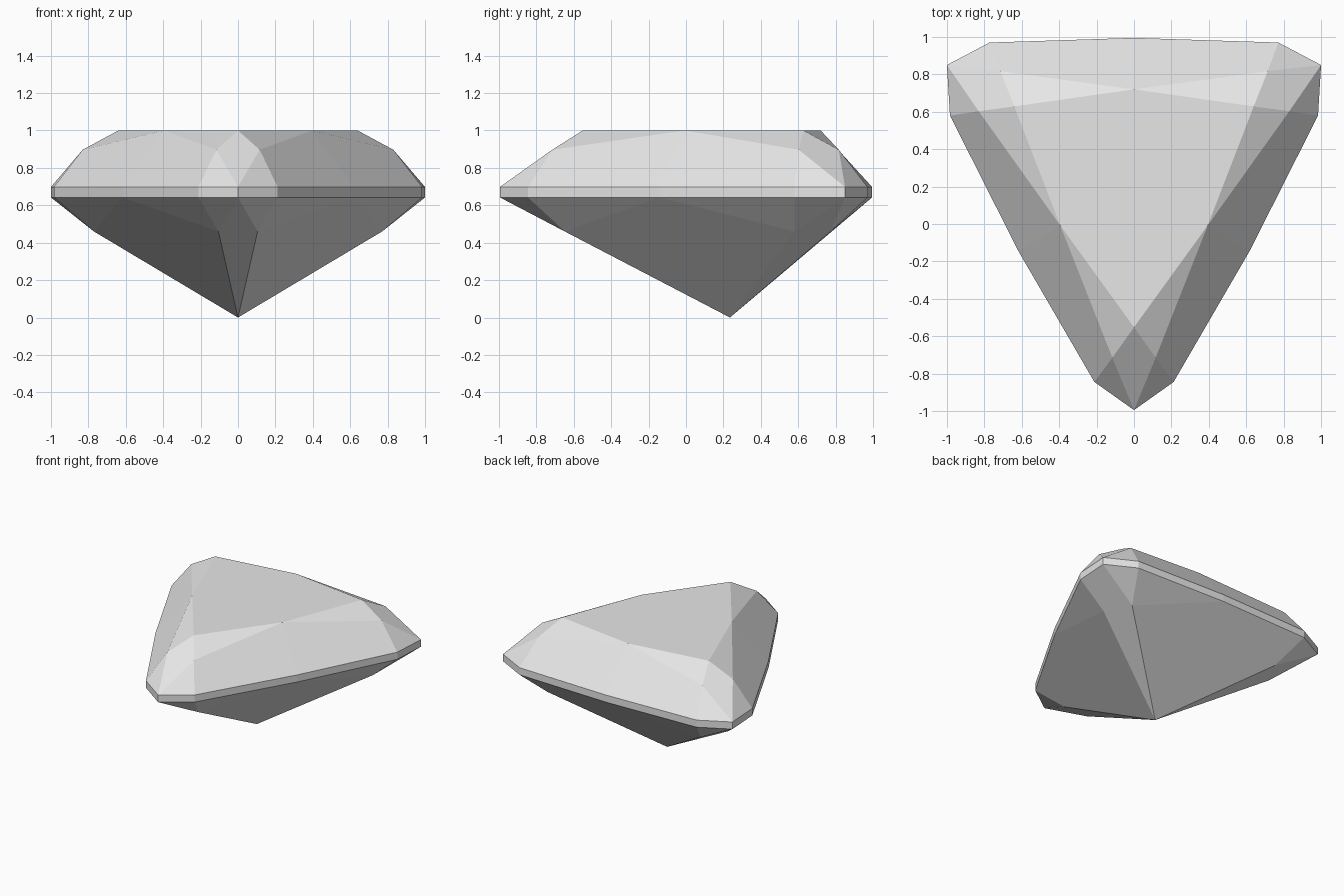
import bpy, bmesh, math

if "Cube" in bpy.data.objects:
    bpy.data.objects.remove(bpy.data.objects["Cube"])

# Triangular brilliant-cut gem: three identical sectors around the bottom point
CENTRE_Y = 0.235
X_SCALE = 0.939
Z_TABLE, Z_STAR, Z_GIRDLE_TOP, Z_GIRDLE_LOW, Z_PAVILION = 1.0, 0.897, 0.698, 0.642, 0.46

bm = bmesh.new()


def point(radius, degrees, z):
    a = math.radians(degrees)
    return bm.verts.new((radius * math.cos(a) * X_SCALE,
                         CENTRE_Y + radius * math.sin(a), z))


def make_sector(corner):
    """Points around one corner, plus the side middle that follows it."""
    p = {}
    p["table"] = point(0.787, corner, Z_TABLE)
    p["table_mid"] = point(0.485, corner + 60, Z_TABLE)
    for side, s in (("a", -1), ("b", 1)):
        p["star_" + side] = point(0.958, corner + s * 7.4, Z_STAR)
        p["pav_" + side] = point(0.89, corner + s * 7.2, Z_PAVILION)
    for name, z in (("top", Z_GIRDLE_TOP), ("low", Z_GIRDLE_LOW)):
        p[name] = point(1.23, corner, z)
        p[name + "_a"] = point(1.103, corner - 11.8, z)
        p[name + "_b"] = point(1.103, corner + 11.8, z)
        p[name + "_mid"] = point(0.76, corner + 60, z)
    return p


culet = point(0, 0, 0)
sectors = [make_sector(c) for c in (-90, 30, 150)]


def face(*verts):
    bm.faces.new(verts)


# Flat table on top
face(*[s[k] for s in sectors for k in ("table", "table_mid")])

for i, s in enumerate(sectors):
    n = sectors[(i + 1) % 3]

    # Crown: corner kite, girdle triangles, star triangles, side facets
    face(s["table"], s["star_a"], s["top"], s["star_b"])
    face(s["star_a"], s["top_a"], s["top"])
    face(s["star_b"], s["top"], s["top_b"])
    face(s["table"], s["star_b"], s["table_mid"])
    face(n["table"], s["table_mid"], n["star_a"])
    face(s["table_mid"], s["star_b"], s["top_b"], s["top_mid"])
    face(s["table_mid"], s["top_mid"], n["top_a"], n["star_a"])

    # Girdle band
    ring = [(s, "_a"), (s, ""), (s, "_b"), (s, "_mid"), (n, "_a")]
    for (p, j), (q, k) in zip(ring, ring[1:]):
        face(p["low" + j], q["low" + k], q["top" + k], p["top" + j])

    # Pavilion: corner kite, girdle triangles, large side facet
    face(s["low"], s["pav_a"], culet, s["pav_b"])
    face(s["low"], s["low_a"], s["pav_a"])
    face(s["low"], s["pav_b"], s["low_b"])
    face(s["low_b"], s["pav_b"], s["low_mid"])
    face(n["low_a"], s["low_mid"], n["pav_a"])
    face(s["low_mid"], s["pav_b"], culet, n["pav_a"])

bmesh.ops.recalc_face_normals(bm, faces=bm.faces)
mesh = bpy.data.meshes.new("gem")
bm.to_mesh(mesh)
bm.free()

# Pale grey stone
stone = bpy.data.materials.new("pale_grey")
stone.diffuse_color = (0.8, 0.8, 0.8, 1)
stone.use_nodes = True
stone.node_tree.nodes["Principled BSDF"].inputs["Base Color"].default_value = stone.diffuse_color
mesh.materials.append(stone)
gem = bpy.data.objects.new("gem", mesh)
bpy.context.collection.objects.link(gem)
